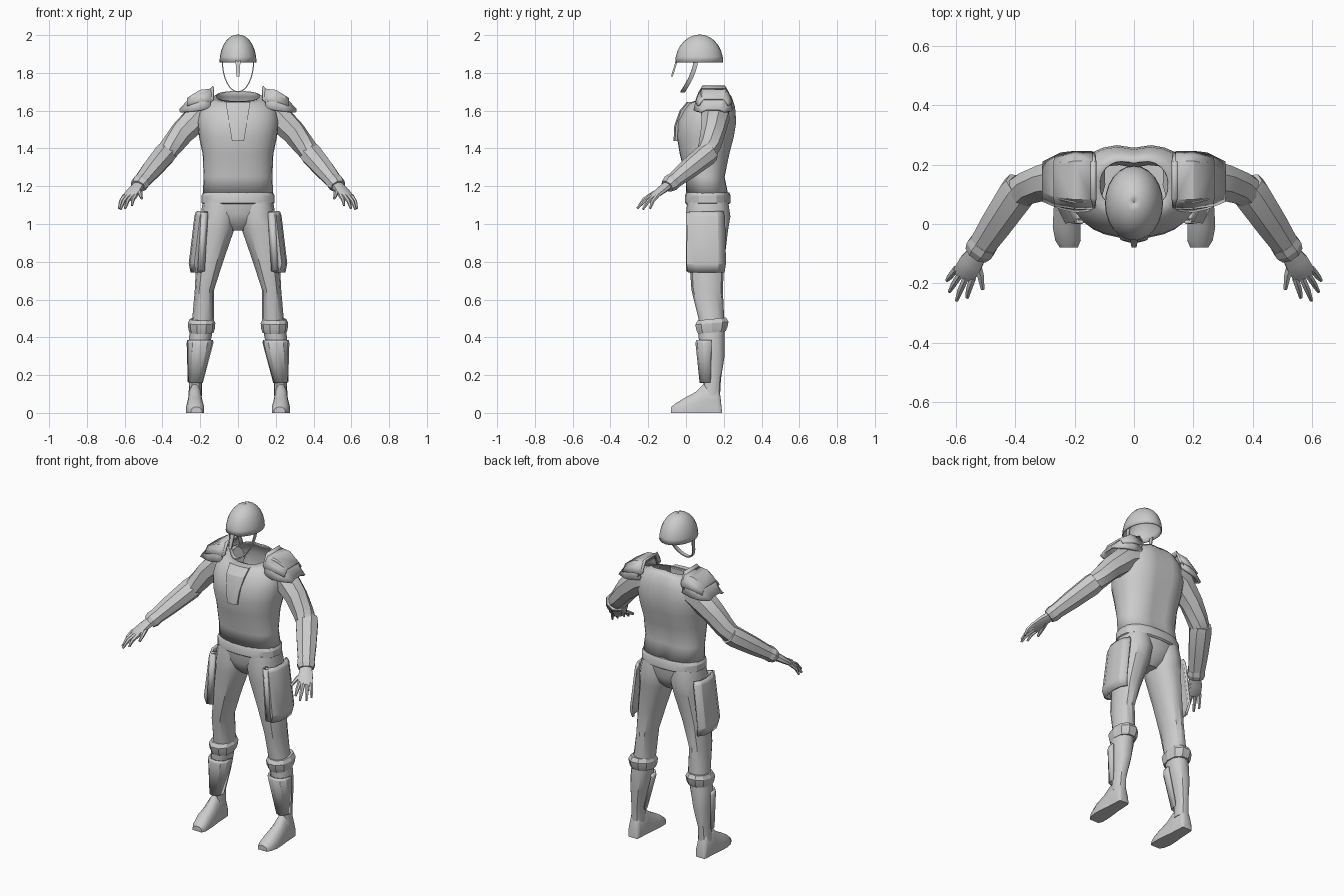
import bpy, bmesh, math
from mathutils import Vector

grey = bpy.data.materials.new("plain light grey")
grey.diffuse_color = (0.6, 0.6, 0.6, 1)


def loft(name, rings, closed=True, caps=True, mirror=False, thick=0, angle=35):
    """Skin a list of point rings; open strips and shells get thickness."""
    bm = bmesh.new()
    vs = [[bm.verts.new(p) for p in r] for r in rings]
    n = len(rings[0])
    for a, b in zip(vs, vs[1:]):
        for i in range(n if closed else n - 1):
            j = (i + 1) % n
            bm.faces.new((a[i], a[j], b[j], b[i]))
    if caps and closed:
        bm.faces.new(vs[0])
        bm.faces.new(vs[-1])
    bmesh.ops.recalc_face_normals(bm, faces=bm.faces[:])
    me = bpy.data.meshes.new(name)
    bm.to_mesh(me)
    bm.free()
    me.materials.append(grey)
    ob = bpy.data.objects.new(name, me)
    bpy.context.collection.objects.link(ob)
    if thick:
        m = ob.modifiers.new("thickness", 'SOLIDIFY')
        m.thickness = thick
        m.offset = 0
    if mirror:
        ob.modifiers.new("mirror", 'MIRROR')
    bpy.ops.object.select_all(action='DESELECT')
    ob.select_set(True)
    bpy.context.view_layer.objects.active = ob
    bpy.ops.object.shade_smooth_by_angle(angle=math.radians(angle))
    return ob


def oval(cx, cy, z, rx, ry, n=16, p=2.0, tilt=0, a0=0, a1=360):
    """Horizontal superellipse ring, or an arc of one."""
    full = a1 - a0 == 360
    out = []
    for i in range(n):
        a = math.radians(a0 + (a1 - a0) * i / (n if full else n - 1))
        c, s = math.cos(a), math.sin(a)
        x = math.copysign(abs(c) ** (2 / p), c)
        y = math.copysign(abs(s) ** (2 / p), s)
        out.append((cx + rx * x, cy + ry * y, z + tilt * y))
    return out


def tube(pts, n=8):
    """Rings along a bent path; each point is x, y, z, width, height."""
    P = [Vector(p[:3]) for p in pts]
    out = []
    for i, p in enumerate(pts):
        t = (P[min(i + 1, len(P) - 1)] - P[max(i - 1, 0)]).normalized()
        u = t.cross(Vector((0, 0, 1))).normalized()
        v = u.cross(t)
        out.append([P[i] + u * p[3] * math.cos(a) + v * p[4] * math.sin(a)
                    for a in [math.tau * (k + .5) / n for k in range(n)]])
    return out


# Helmet dome, nose guard, chin strap
dome = [oval(0, .07 + .004 * (1 - math.cos(a)), 1.855 + .145 * math.sin(a),
             max(.095 * math.cos(a) ** .95, .001), max(.124 * math.cos(a), .001), 24)
        for a in [math.radians(d) for d in (0, 12, 25, 38, 51, 64, 77, 89.5)]]
loft("helmet", dome, caps=False, thick=.006, angle=50)
loft("nose_guard", [[(-w, y, z), (w, y, z), (w, y + .01, z), (-w, y + .01, z)]
                    for w, y, z in ((.012, -.052, 1.875), (.012, -.06, 1.845), (.008, -.08, 1.78))])
strap = []
for i in range(17):
    a = math.pi * i / 16
    s, c = math.sin(a), math.cos(a)
    y = .05 - .07 * s ** 1.6
    strap.append([(k * c, y + d, 1.865 - (.165 + (k - .083)) * s)
                  for k, d in ((.08, -.01), (.086, -.01), (.086, .014), (.08, .014))])
loft("chin_strap", strap)

# Torso with an open neck and a soft groove down the back
torso = []
for z, rx, yf, yb, tilt in ((1.16, .183, .005, .225, 0), (1.25, .179, 0, .207, 0),
                            (1.37, .184, -.03, .232, 0), (1.46, .203, -.045, .255, 0),
                            (1.54, .212, -.04, .268, 0), (1.61, .2, -.01, .262, .01),
                            (1.655, .155, .015, .245, .02), (1.675, .115, .045, .22, .027)):
    ring = oval(0, (yf + yb) / 2, z, rx, (yb - yf) / 2, 28, 2.3, tilt)
    torso.append([(x, y - (.014 * math.exp(-(x / .04) ** 2) if y > .15 else 0), zz)
                  for x, y, zz in ring])
loft("torso", torso, caps=False, thick=.006, angle=45)

# Raised chest plate with a centre ridge
loft("chest_plate", [[(-w, y + .008, z), (0, y, z), (w, y + .008, z), (w, .06, z), (-w, .06, z)]
                     for w, y, z in ((.065, .003, 1.645), (.058, -.034, 1.6),
                                     (.045, -.062, 1.52), (.032, -.066, 1.44))], angle=20)

# Belt and hips
loft("belt", [oval(0, .115, z, rx, ry, 20, 2.4) for z, rx, ry in
              ((1.105, .182, .112), (1.112, .194, .121), (1.15, .194, .121), (1.168, .184, .113))],
     angle=25)
loft("hips", [oval(0, .115, z, rx, ry, 16, 2.2) for z, rx, ry in
              ((1.12, .182, .112), (1.05, .175, .108), (1.0, .11, .085), (.965, .05, .05))])

# Legs
loft("leg", [oval(*r, 12, 2.2) for r in
             ((.098, .115, 1.12, .088, .108), (.103, .117, 1.04, .096, .118),
              (.112, .113, .97, .092, .11), (.15, .11, .8, .071, .092),
              (.178, .112, .65, .051, .083), (.184, .134, .5, .058, .068),
              (.2, .135, .4, .06, .068), (.211, .14, .3, .048, .064),
              (.224, .14, .18, .034, .045), (.226, .135, .09, .036, .045))],
     mirror=True)

# Knee band and shin guard
loft("knee_band", [oval(.193, .137, z, rx, ry, 10, 2.2, .008) for z, rx, ry in
                   ((.425, .064, .076), (.445, .07, .086), (.475, .073, .092), (.497, .062, .078))],
     mirror=True, angle=20)
loft("shin_guard", [oval(*r, 7, 2.4, 0, 180, 360) for r in
                    ((.2, .135, .385, .062, .074), (.201, .135, .37, .065, .079),
                     (.226, .13, .16, .034, .052))],
     closed=False, mirror=True, thick=.012, angle=25)

# Shoes, lofted from toe to heel
shoe = []
for y, w, h in ((-.08, .03, .03), (-.055, .043, .05), (-.01, .047, .078), (.05, .043, .11),
                (.09, .038, .15), (.165, .034, .155), (.182, .033, .09), (.19, .028, .01)):
    x = .228 - max(-y, 0) * .1
    shoe.append([(x + k * w, y, m * h) for k, m in
                 ((-1, 0), (-1, .45), (-.75, .82), (-.3, 1), (.3, 1), (.75, .82), (1, .45), (1, 0))])
loft("shoe", shoe, mirror=True, angle=45)

# Thigh plates wrapped round the outer thigh, with an overlapping front strip
wrap = ((.175, .022), (.203, .008), (.222, .05), (.228, .115), (.222, .17), (.2, .208))
loft("thigh_plate", [[(x + dx, y * k + .11 * (1 - k), z) for x, y in wrap] for z, dx, k in
                     ((1.065, -.012, .85), (1.04, -.004, .95), (.79, .026, 1), (.745, .016, .92))],
     closed=False, mirror=True, thick=.014, angle=20)
loft("thigh_front_strip", [[(x + dx, y, z) for x, y in ((.168, .018), (.182, .006), (.196, .006), (.2, .03))]
                           for z, dx in ((1.06, -.006), (.75, .012))],
     closed=False, mirror=True, thick=.012, angle=20)

# Upper arms reaching into the torso
loft("upper_arm", tube([(.12, .16, 1.61, .075, .06), (.2, .157, 1.575, .078, .078),
                        (.295, .142, 1.485, .066, .066), (.35, .126, 1.415, .06, .058),
                        (.4, .1, 1.355, .055, .052), (.44, .04, 1.31, .05, .048)]), mirror=True)

# Forearm guards with a flared elbow edge, and wrist cuffs
loft("forearm_guard", tube([(.378, .127, 1.383, .06, .056), (.392, .105, 1.365, .066, .06),
                            (.46, .005, 1.285, .058, .052), (.52, -.085, 1.213, .047, .039)], 8),
     mirror=True, angle=20)
loft("wrist_cuff", tube([(.505, -.065, 1.23, .05, .043), (.518, -.083, 1.215, .053, .045),
                         (.53, -.1, 1.2, .044, .036)], 8), mirror=True, angle=20)

# Hands
loft("palm", tube([(.52, -.088, 1.21, .032, .026), (.55, -.132, 1.178, .043, .02),
                   (.574, -.172, 1.147, .043, .015), (.578, -.18, 1.141, .035, .01)]), mirror=True)
tips = ((.63, -.19, 1.082), (.622, -.228, 1.078), (.598, -.258, 1.083), (.562, -.248, 1.098))
for i, tip in enumerate(tips):
    o = -.032 + i * .0213
    b = Vector((.572 - .87 * o, -.168 - .49 * o, 1.15))
    t = Vector(tip)
    m = b.lerp(t, .55) + Vector((.003, -.003, .008))
    loft("finger_%d" % (i + 1), tube([(*b, .013, .013), (*m, .011, .011), (*t, .006, .006)], 6),
         mirror=True)
loft("thumb", tube([(.535, -.125, 1.18, .02, .016), (.518, -.172, 1.162, .013, .012),
                    (.51, -.22, 1.135, .007, .007)], 6), mirror=True)


# Shoulder guards: arched plates running outwards, and an upright inner rim
def arch(x, top, low, y0, y1):
    mid = (top + low) / 2
    return [(x, y0, low), (x, y0 + .012, mid), (x, y0 + .03, top), (x, y1 - .03, top),
            (x, y1 - .012, mid), (x, y1, low)]


loft("shoulder_guard", [arch(*r) for r in
                        ((.145, 1.7, 1.615, .05, .24), (.2, 1.695, 1.6, .045, .24),
                         (.245, 1.67, 1.595, .055, .235), (.305, 1.605, 1.592, .08, .205))],
     closed=False, mirror=True, thick=.014, angle=22)
loft("shoulder_top_plate", [arch(*r) for r in
                            ((.14, 1.712, 1.65, .055, .24), (.2, 1.705, 1.645, .055, .24),
                             (.268, 1.662, 1.625, .065, .225))],
     closed=False, mirror=True, thick=.012, angle=22)
loft("shoulder_rim", [arch(*r) for r in
                      ((.13, 1.728, 1.66, .058, .235), (.155, 1.7, 1.63, .055, .238))],
     closed=False, mirror=True, thick=.012, angle=22)
